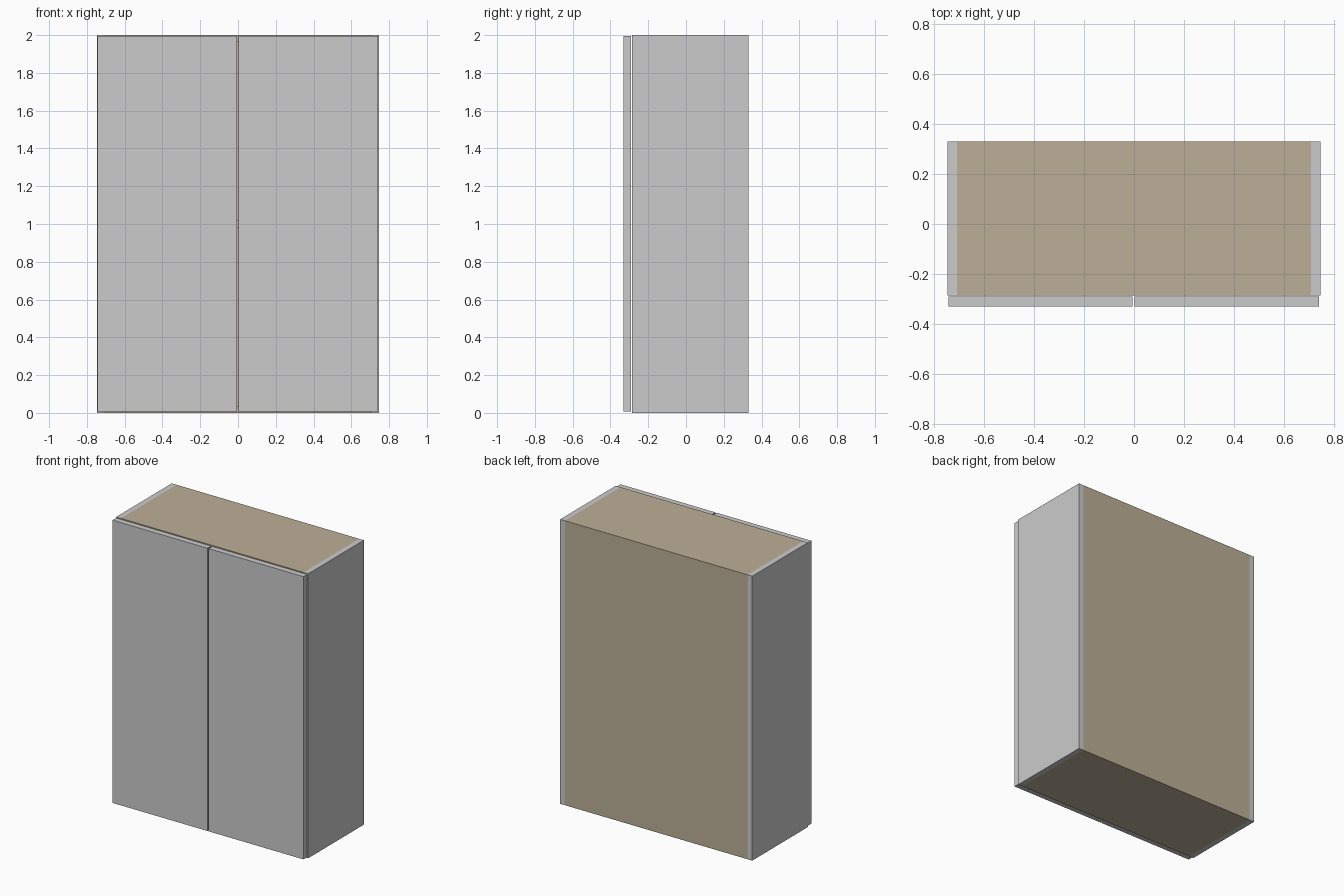
import bpy

if "Cube" in bpy.data.objects:
    bpy.data.objects.remove(bpy.data.objects["Cube"])

T = 0.037                      # board thickness
W, D0, D1 = 0.747, -0.287, 0.331
INNER = W - T

wood = bpy.data.materials.new("tan_board")
wood.diffuse_color = (0.50, 0.43, 0.31, 1)
wood.use_nodes = True
wood.node_tree.nodes["Principled BSDF"].inputs["Base Color"].default_value = wood.diffuse_color


def board(name, x, y, z, mat=None):
    """Box spanning the given (min, max) ranges."""
    spans = (x, y, z)
    bpy.ops.mesh.primitive_cube_add(size=1, location=[(a + b) / 2 for a, b in spans])
    ob = bpy.context.object
    ob.name = name
    ob.scale = [b - a for a, b in spans]
    bpy.ops.object.transform_apply(location=False, rotation=False, scale=True)
    if mat:
        ob.data.materials.append(mat)
    return ob


# Side panels
for name, s in (("left", -1), ("right", 1)):
    board(name + "_side", sorted((s * INNER, s * W)), (D0, D1), (0, 2))

# Top, bottom and middle shelf
inside = (-INNER, INNER)
board("bottom_panel", inside, (D0, D1), (0, T), wood)
board("top_panel", inside, (D0, D1), (2 - T, 2), wood)
board("middle_shelf", inside, (D0, D1 - T), (1 - T / 2, 1 + T / 2), wood)

# Back panel between top and bottom
board("back_panel", inside, (D1 - T, D1), (T, 2 - T), wood)

# Pair of doors with a narrow gap
door_y, door_z = (-0.331, -0.291), (0.007, 1.995)
board("left_door", (-0.744, -0.006), door_y, door_z)
board("right_door", (0.003, 0.741), door_y, door_z)
